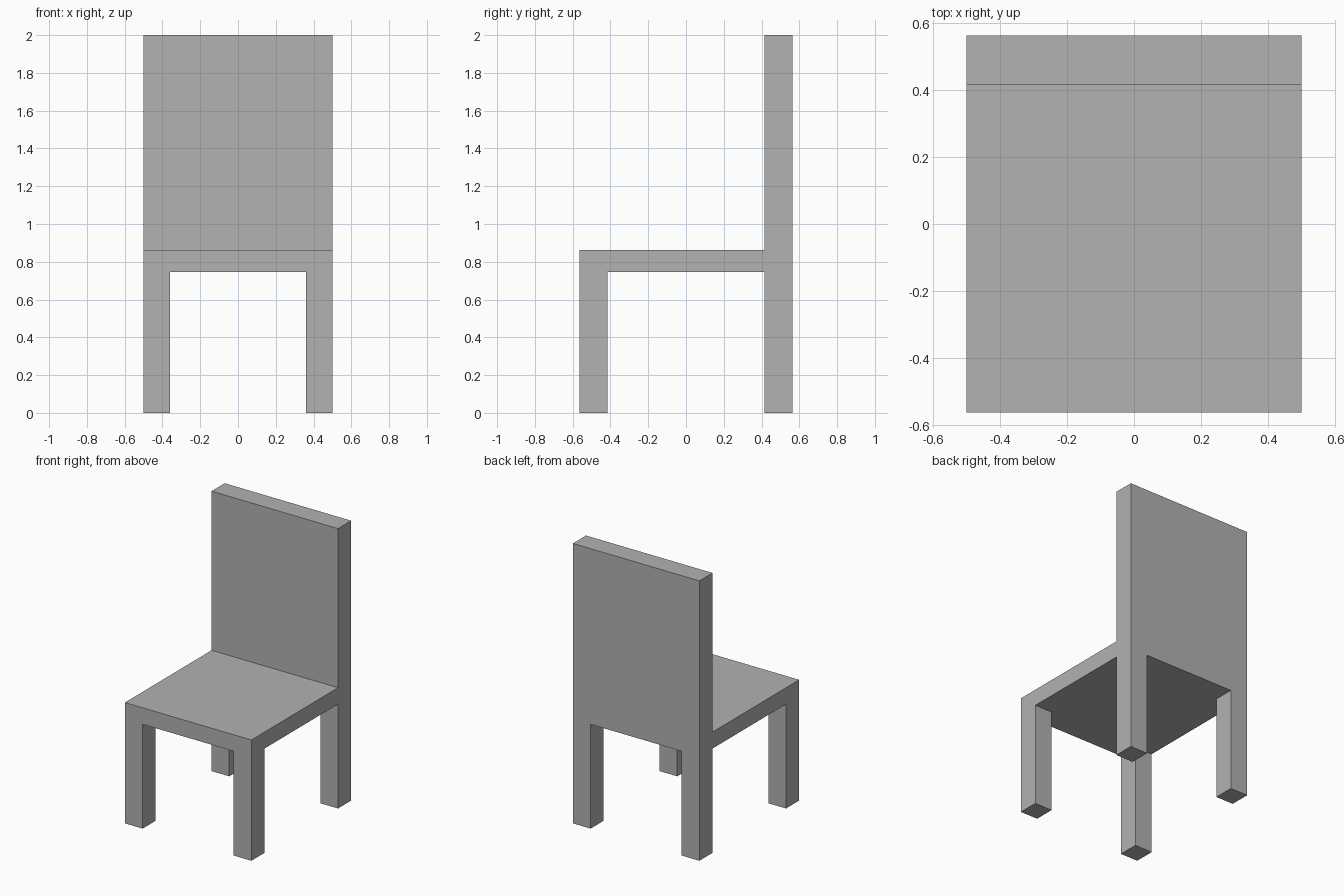
import bpy
import bmesh
import math

cube = bpy.data.objects.get("Cube")
if cube:
    bpy.data.objects.remove(cube, do_unlink=True)

# Plan lines and heights
XS = [-0.5, -0.36, 0.36, 0.5]
YS = [-0.563, -0.415, 0.415, 0.563]
SEAT_BOTTOM, SEAT_TOP, BACK_TOP = 0.745, 0.863, 2.0

grey = bpy.data.materials.new("plain grey")
grey.use_nodes = True
colour = (0.445, 0.445, 0.445, 1)
grey.diffuse_color = colour
grey.node_tree.nodes["Principled BSDF"].inputs["Base Color"].default_value = colour

bm = bmesh.new()


def raise_faces(faces, z):
    """Extrude faces vertically to height z and drop the faces left inside."""
    result = bmesh.ops.extrude_face_region(bm, geom=faces)["geom"]
    for v in result:
        if isinstance(v, bmesh.types.BMVert):
            v.co.z = z
    stale = [f for f in faces if f.is_valid]
    if stale:
        bmesh.ops.delete(bm, geom=stale, context='FACES_ONLY')
    return [f for f in result if isinstance(f, bmesh.types.BMFace)]


def add_layer(z):
    """Lay out the three by three plan at height z, keyed by column and row."""
    verts = [[bm.verts.new((x, y, z)) for x in XS] for y in YS]
    return {(i, j): bm.faces.new((verts[j][i], verts[j][i + 1],
                                  verts[j + 1][i + 1], verts[j + 1][i]))
            for i in range(3) for j in range(3)}


# Seat slab: lower and upper plan layers joined by side walls
under = add_layer(SEAT_BOTTOM)
upper = add_layer(SEAT_TOP)
bm.edges.ensure_lookup_table()
rim = [e for e in bm.edges if e.is_boundary]
bmesh.ops.bridge_loops(bm, edges=rim)

# Tall backrest along the rear row
raise_faces([upper[i, 2] for i in range(3)], BACK_TOP)

# Four corner legs
for i in (0, 2):
    for j in (0, 2):
        raise_faces([under[i, j]], 0)

# Merge flat areas into clean faces
bmesh.ops.recalc_face_normals(bm, faces=bm.faces)
bmesh.ops.dissolve_limit(bm, angle_limit=math.radians(1),
                         verts=bm.verts, edges=bm.edges)
bmesh.ops.recalc_face_normals(bm, faces=bm.faces)

mesh = bpy.data.meshes.new("chair")
bm.to_mesh(mesh)
bm.free()
mesh.materials.append(grey)
chair = bpy.data.objects.new("chair", mesh)
bpy.context.collection.objects.link(chair)
